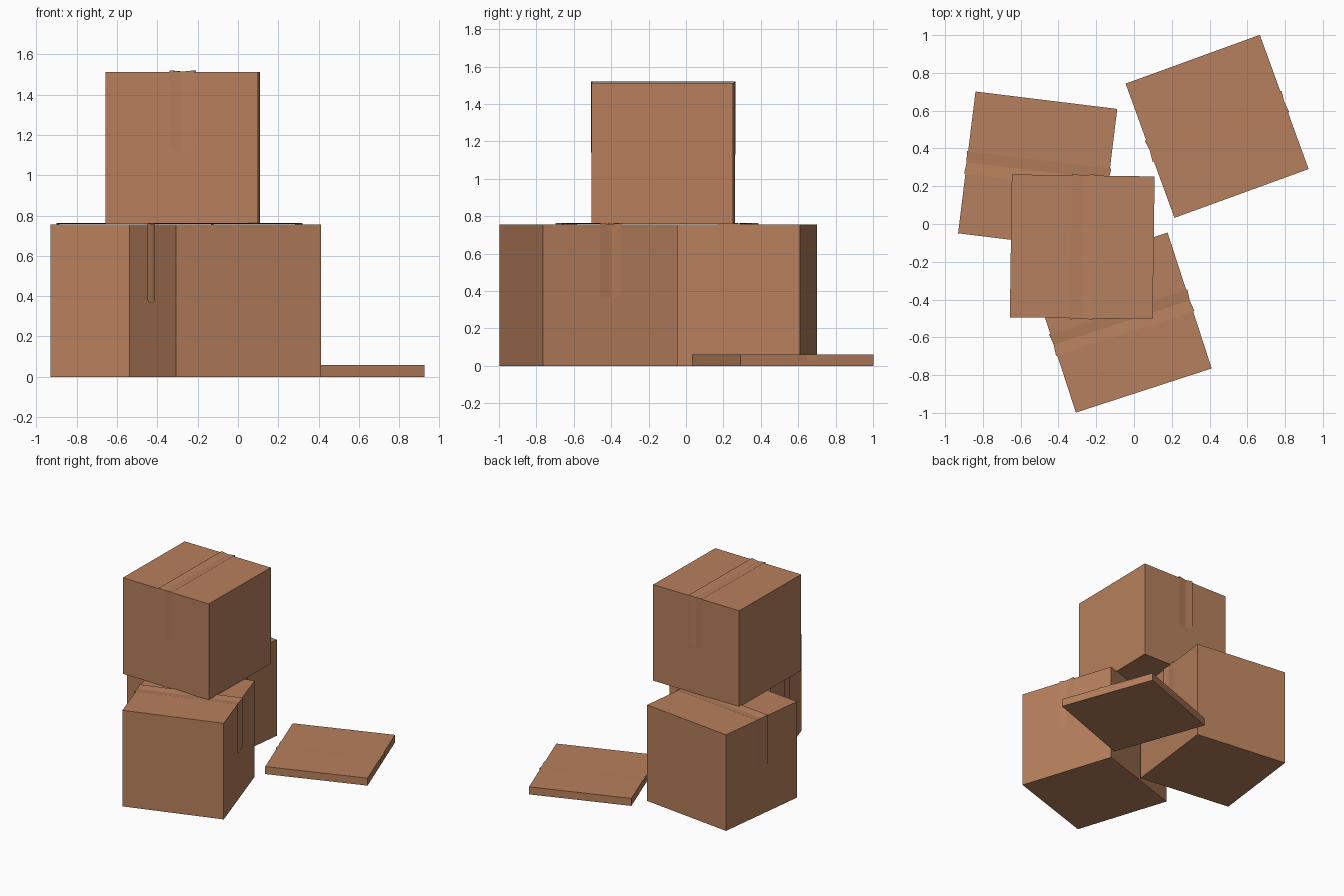
import bpy
import bmesh
import math

if "Cube" in bpy.data.objects:
    bpy.data.objects.remove(bpy.data.objects["Cube"])

S = 0.756          # box edge length
H = S / 2

card = bpy.data.materials.new("cardboard_brown")
card.diffuse_color = (0.47, 0.215, 0.109, 1.0)
card.use_nodes = True
card.node_tree.nodes["Principled BSDF"].inputs["Base Color"].default_value = card.diffuse_color


def make_object(name, bm, loc, angle, zscale):
    mesh = bpy.data.meshes.new(name)
    bm.to_mesh(mesh)
    bm.free()
    mesh.materials.append(card)
    ob = bpy.data.objects.new(name, mesh)
    ob.location = loc
    ob.rotation_euler = (0, 0, math.radians(angle))
    ob.scale = (1, 1, zscale)
    bpy.context.collection.objects.link(ob)
    return ob


def box_body(name, loc, angle, zscale):
    bm = bmesh.new()
    bmesh.ops.create_cube(bm, size=S)
    bmesh.ops.translate(bm, verts=bm.verts, vec=(0, 0, H))
    make_object(name, bm, loc, angle, zscale)


def tape_strip(name, loc, angle, zscale):
    # shallow V-shaped strip over the lid, hanging half way down both sides
    # columns: (position across, lift off the card, height of the end)
    columns = [(-0.06, 0.007, 0.385), (-0.045, 0.0055, 0.371), (0, 0.0008, 0.365),
               (0.045, 0.0055, 0.371), (0.06, 0.007, 0.385)]
    bm = bmesh.new()
    rows = []
    for y, lift, end in columns:
        x, top = H + lift, S + lift
        path = [(-x, end), (-x, top), (x, top), (x, end)]
        rows.append([bm.verts.new((px, y, pz)) for px, pz in path])
    for a, b in zip(rows, rows[1:]):
        for i in range(3):
            bm.faces.new((a[i], a[i + 1], b[i + 1], b[i]))
    make_object(name, bm, loc, angle, zscale)


# name, location, turn in degrees, height factor
boxes = [
    ("back_left_box", (-0.51, 0.28, 0), -7, 1),
    ("front_box", (-0.065, -0.522, 0), 18, 1),
    ("upper_box", (-0.274, -0.121, 0.757), 89.2, 1),
    ("flattened_box", (0.44, 0.517, 0), -70 + 90, 0.078),
]
for name, loc, angle, zscale in boxes:
    box_body(name, loc, angle, zscale)
    tape_strip(name + "_tape", loc, angle, zscale)
